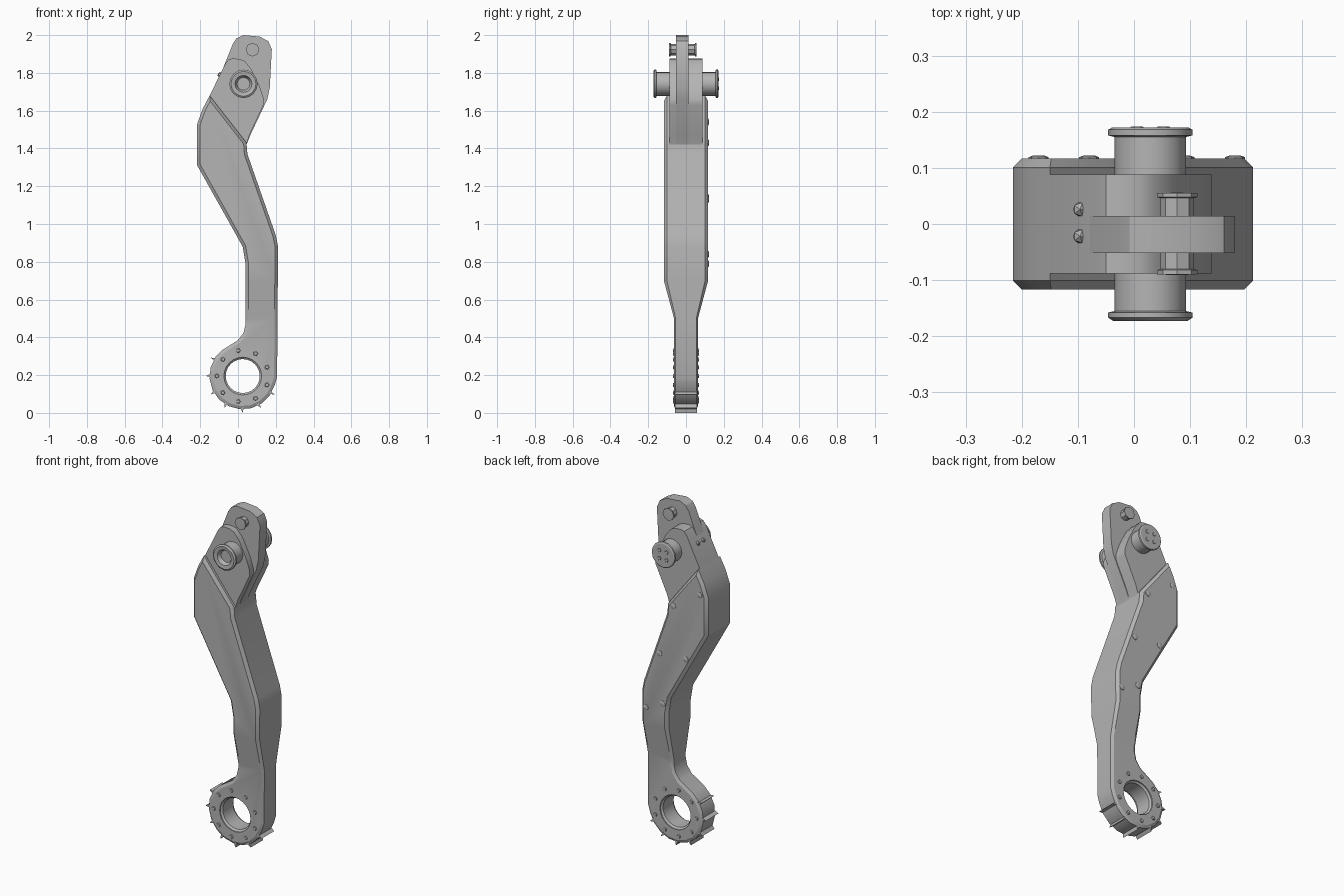
import bpy, bmesh, math
from mathutils import Vector

cube = bpy.data.objects.get("Cube")
if cube:
    bpy.data.objects.remove(cube, do_unlink=True)

GREY = (0.46, 0.46, 0.46, 1)
steel = bpy.data.materials.new("plain_grey")
steel.use_nodes = True
steel.diffuse_color = GREY
steel.node_tree.nodes["Principled BSDF"].inputs["Base Color"].default_value = GREY

EYE = (0.025, 0.195)      # centre of the lower eye in x, z
EYE_R = 0.176


def finish(name, bm):
    """Turn a bmesh into a shaded object."""
    bmesh.ops.recalc_face_normals(bm, faces=bm.faces[:])
    mesh = bpy.data.meshes.new(name)
    bm.to_mesh(mesh)
    bm.free()
    mesh.materials.append(steel)
    ob = bpy.data.objects.new(name, mesh)
    bpy.context.collection.objects.link(ob)
    smooth(ob)
    return ob


def smooth(ob):
    bpy.ops.object.select_all(action='DESELECT')
    ob.select_set(True)
    bpy.context.view_layer.objects.active = ob
    bpy.ops.object.shade_smooth_by_angle(angle=math.radians(28))


def prism(outline, y0, y1, chamfer=0):
    """Extrude an x-z outline along y, optionally chamfering both rims."""
    bm = bmesh.new()
    face = bm.faces.new([bm.verts.new((x, y0, z)) for x, z in outline])
    ext = bmesh.ops.extrude_face_region(bm, geom=[face], use_keep_orig=True)
    moved = [v for v in ext["geom"] if isinstance(v, bmesh.types.BMVert)]
    bmesh.ops.translate(bm, verts=moved, vec=(0, y1 - y0, 0))
    if chamfer:
        rims = [e for e in bm.edges if abs(e.verts[0].co.y - e.verts[1].co.y) < 1e-5]
        bmesh.ops.bevel(bm, geom=rims, offset=chamfer, segments=1, affect='EDGES')
    return bm


def lathe(name, profile, x, z, sides):
    """Spin (radius, y) points about an axis parallel to y."""
    bm = bmesh.new()
    rings = []
    for r, y in profile:
        if r == 0:
            rings.append([bm.verts.new((x, y, z))] * sides)
        else:
            angles = [math.tau * i / sides for i in range(sides)]
            rings.append([bm.verts.new((x + r * math.cos(a), y, z + r * math.sin(a)))
                          for a in angles])
    for lo, hi in zip(rings, rings[1:]):
        for i in range(sides):
            j = (i + 1) % sides
            corners = list(dict.fromkeys([lo[i], lo[j], hi[j], hi[i]]))
            if len(corners) > 2:
                bm.faces.new(corners)
    return finish(name, bm)


def around(r, degrees):
    a = math.radians(degrees)
    return EYE[0] + r * math.cos(a), EYE[1] + r * math.sin(a)


# Curved arm that runs into the round lower eye
arm_outline = [(-0.15, 1.68), (-0.187, 1.61), (-0.216, 1.53), (-0.216, 1.31),
               (0.025, 0.88), (0.04, 0.79), (0.04, 0.47), (0.03, 0.425),
               (0.0, 0.385), (-0.08, 0.335)]
arm_outline += [around(EYE_R, d) for d in range(145, 346, 20)]
arm_outline += [(0.207, 0.19), (0.212, 0.88), (0.2, 0.94), (0.05, 1.37), (0.045, 1.43)]
bm = prism(arm_outline, -0.117, 0.117, 0.016)
for cut in (0.7, 0.5):
    bmesh.ops.bisect_plane(bm, geom=bm.verts[:] + bm.edges[:] + bm.faces[:],
                           plane_co=(0, 0, cut), plane_no=(0, 0, 1))
for v in bm.verts:
    t = min(1, max(0, (v.co.z - 0.5) / 0.2))
    v.co.y *= 0.54 + 0.46 * t
arm = finish("arm", bm)

# Bore through the eye
cutter = lathe("bore_cutter", [(0, -0.3), (0.1, -0.3), (0.1, 0.3), (0, 0.3)], *EYE, 24)
cutter.hide_render = True
bore = arm.modifiers.new("bore", 'BOOLEAN')
bore.operation = 'DIFFERENCE'
bore.solver = 'EXACT'
bore.object = cutter
bpy.context.view_layer.objects.active = arm
bpy.ops.object.modifier_apply(modifier="bore")
bpy.data.objects.remove(cutter, do_unlink=True)
smooth(arm)

# Bushing lining the bore
lathe("eye_bushing", [(0.101, -0.058), (0.09, -0.048), (0.09, 0.048), (0.101, 0.058)], *EYE, 24)

# Ridges across the rim of the eye
for n, d in enumerate(range(150, 331, 30)):
    ridge = [around(0.165, d - 5), around(0.195, d), around(0.165, d + 2)]
    finish(f"eye_ridge_{n + 1}", prism(ridge, -0.058, 0.058))

# Small studs on both faces of the eye
for side, label in ((-1, "front"), (1, "back")):
    for n in range(9):
        x, z = around(0.137, 20 + 40 * n)
        lathe(f"eye_stud_{label}_{n + 1}",
              [(0.014, side * 0.06), (0.01, side * 0.069), (0, side * 0.07)], x, z, 5)

# Narrower upper knuckle
knuckle_outline = [(-0.15, 1.68), (-0.066, 1.85), (-0.05, 1.87), (-0.03, 1.876), (0.01, 1.874),
                   (0.036, 1.862), (0.07, 1.82), (0.114, 1.73), (0.138, 1.66), (0.135, 1.63),
                   (0.06, 1.47), (0.045, 1.42), (0.0, 1.3), (-0.17, 1.5), (-0.187, 1.6)]
finish("knuckle", prism(knuckle_outline, -0.088, 0.088))

# Thin tongue rising out of the knuckle
tongue_outline = [(-0.12, 1.72), (-0.027, 1.955), (-0.008, 1.983), (0.03, 2.0), (0.115, 1.992),
                  (0.16, 1.968), (0.179, 1.925), (0.168, 1.72), (0.155, 1.66), (0.065, 1.47),
                  (0.045, 1.42), (0.0, 1.4)]
finish("tongue", prism(tongue_outline, -0.052, 0.014))

# Large pivot pin with a socket in its front head
PIN = (0.029, 1.742)
lathe("pivot_pin", [(0, -0.15), (0.034, -0.15), (0.045, -0.17), (0.066, -0.173), (0.075, -0.167),
                    (0.075, -0.158), (0.064, -0.155), (0.064, 0.155), (0.075, 0.158),
                    (0.075, 0.168), (0.068, 0.172), (0, 0.172)], *PIN, 16)
for n in range(4):
    a = math.pi / 4 + n * math.pi / 2
    lathe(f"pin_dot_{n + 1}", [(0.013, 0.171), (0.01, 0.174), (0, 0.174)],
          PIN[0] + 0.033 * math.cos(a), PIN[1] + 0.033 * math.sin(a), 6)

# Small upper pin through the tongue
lathe("upper_pin", [(0, -0.091), (0.036, -0.09), (0.036, -0.082), (0.03, -0.08),
                    (0.03, 0.046), (0.036, 0.048), (0.036, 0.055), (0, 0.056)], 0.077, 1.923, 8)

# Rivets on the back of the arm
rivets = [(-0.17, 1.54), (0.0, 1.43), (0.09, 1.13), (-0.08, 1.14), (0.07, 0.84), (0.18, 0.79)]
for n, (x, z) in enumerate(rivets):
    lathe(f"back_rivet_{n + 1}", [(0.018, 0.115), (0.018, 0.119), (0.01, 0.122), (0, 0.122)],
          x, z, 8)

# Two tiny studs on the sloping edge of the tongue
for n, y in enumerate((0.026, -0.022)):
    bm = bmesh.new()
    bmesh.ops.create_icosphere(bm, subdivisions=1, radius=0.014)
    bmesh.ops.translate(bm, verts=bm.verts[:], vec=Vector((-0.096, y, 1.79)))
    finish(f"edge_stud_{n + 1}", bm)
